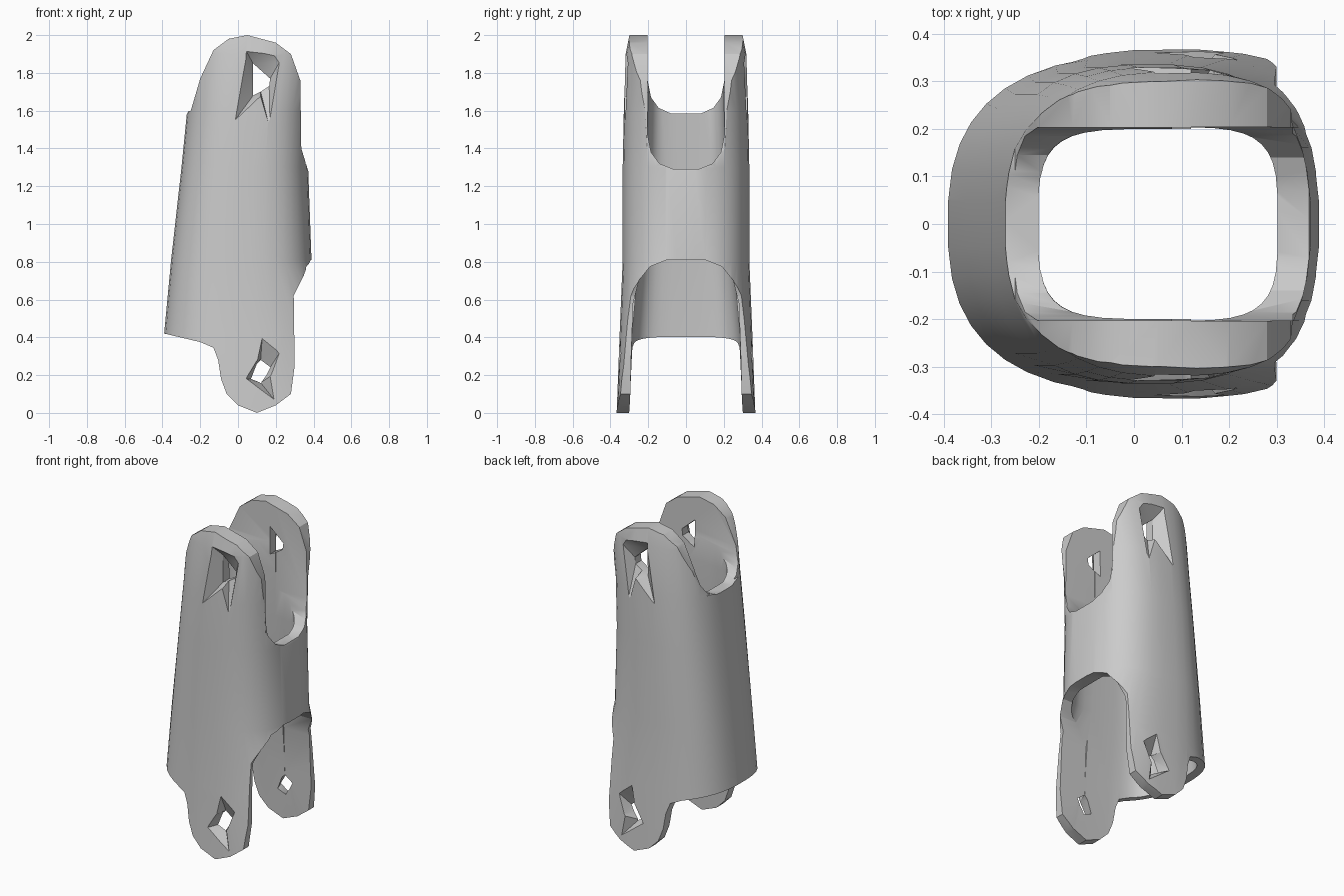
import bpy, bmesh, math

cube = bpy.data.objects.get("Cube")
if cube:
    bpy.data.objects.remove(cube)

grey = bpy.data.materials.new("plain grey")
grey.use_nodes = True
grey.diffuse_color = (0.6, 0.6, 0.6, 1)
for node in grey.node_tree.nodes:
    if node.type == 'BSDF_PRINCIPLED':
        node.inputs["Base Color"].default_value = (0.6, 0.6, 0.6, 1)
        node.inputs["Roughness"].default_value = 0.7


def loft(name, rings):
    """Closed solid through rings that share one vertex count."""
    bm = bmesh.new()
    rows = [[bm.verts.new(p) for p in ring] for ring in rings]
    n = len(rows[0])
    for a, b in zip(rows, rows[1:]):
        for i in range(n):
            j = (i + 1) % n
            bm.faces.new((a[i], a[j], b[j], b[i]))
    caps = [bm.faces.new(rows[0]), bm.faces.new(rows[-1])]
    bmesh.ops.triangulate(bm, faces=caps if n > 20 else bm.faces[:])
    bmesh.ops.recalc_face_normals(bm, faces=bm.faces[:])
    mesh = bpy.data.meshes.new(name)
    bm.to_mesh(mesh)
    bm.free()
    mesh.materials.append(grey)
    obj = bpy.data.objects.new(name, mesh)
    bpy.context.collection.objects.link(obj)
    return obj


def section(z, left, right, half, power, count=40):
    """Rounded rectangular ring at height z."""
    mid, wide = (left + right) / 2, (right - left) / 2
    ring = []
    for i in range(count):
        t = math.tau * (i + 0.5) / count
        c, s = math.cos(t), math.sin(t)
        ring.append((mid + wide * math.copysign(abs(c) ** (2 / power), c),
                     half * math.copysign(abs(s) ** (2 / power), s), z))
    return ring


def notch(name, half_profile, x0, x1):
    """Symmetric cutter running along x, from half a yz profile."""
    outline = half_profile + [(-y, z) for y, z in reversed(half_profile)]
    return loft(name, [[(x, y, z) for y, z in outline] for x in (x0, x1)])


# Tapered outer sleeve
sleeve = loft("sleeve", [section(*s, 2.6) for s in (
    (-0.05, -0.45, 0.60, 0.37), (0.42, -0.392, 0.48, 0.352),
    (0.81, -0.355, 0.39, 0.336), (1.3, -0.30, 0.372, 0.336),
    (1.6, -0.27, 0.38, 0.33), (1.9, -0.25, 0.42, 0.32), (2.05, -0.25, 0.42, 0.29))])

# Hollow bore
bore = loft("bore_cutter", [section(*s, 4) for s in (
    (-0.1, -0.35, 0.50, 0.305), (0.42, -0.315, 0.40, 0.285),
    (0.81, -0.28, 0.315, 0.25), (1.3, -0.23, 0.302, 0.21),
    (1.6, -0.20, 0.302, 0.2), (2.1, -0.22, 0.4, 0.2))])

# Side outline with rounded upper and lower lugs
outline = [(-0.6, 0.465), (-0.39, 0.42), (-0.2, 0.375), (-0.13, 0.345), (-0.105, 0.28),
           (-0.09, 0.18), (-0.06, 0.1), (0.0, 0.04), (0.1, 0.0), (0.2, 0.04),
           (0.28, 0.1), (0.3, 0.25), (0.295, 0.62), (0.39, 0.81), (0.5, 0.85),
           (0.5, 1.2), (0.372, 1.28), (0.335, 1.4), (0.33, 1.76), (0.28, 1.9),
           (0.2, 1.96), (0.05, 2.0), (-0.05, 1.98), (-0.13, 1.92), (-0.2, 1.77),
           (-0.25, 1.6), (-0.6, 1.5)]
silhouette = loft("outline_cutter", [[(x, y, z) for x, z in outline] for y in (-0.6, 0.6)])

# Openings in the two end walls
low_wall = notch("lower_notch_cutter", [(0.1, 0.81), (0.19, 0.775), (0.25, 0.7),
                 (0.28, 0.58), (0.29, 0.3), (0.3, -0.1)], 0.12, 0.7)
high_wall = notch("upper_notch_cutter", [(0.07, 1.292), (0.14, 1.32), (0.185, 1.38),
                  (0.203, 1.47), (0.204, 2.2)], 0.12, 0.7)
rear_wall = notch("rear_notch_cutter", [(0.08, 1.585), (0.145, 1.615), (0.185, 1.67),
                  (0.203, 1.76), (0.204, 2.2)], -0.7, 0.2)

# Angular recessed holes through the lugs
upper_rim = [(-0.03, 1.53), (0.03, 1.94), (0.25, 1.91), (0.17, 1.5), (0.12, 1.67)]
upper_hole = [(0.08, 1.68), (0.08, 1.85), (0.17, 1.77), (0.165, 1.73), (0.12, 1.70)]
lower_rim = [(0.04, 0.18), (0.1, 0.28), (0.13, 0.43), (0.24, 0.35), (0.18, 0.2), (0.2, 0.06)]
lower_hole = [(0.07, 0.18), (0.1, 0.26), (0.12, 0.28), (0.17, 0.24), (0.15, 0.2), (0.12, 0.16)]
holes = []
for side in (-1, 1):
    for label, rim, hole, depth in (("upper", upper_rim, upper_hole, 0.34),
                                    ("lower", lower_rim, lower_hole, 0.37)):
        layers = ((rim, depth), (hole, depth - 0.08), (hole, 0.1))
        holes.append(loft(label + "_hole_cutter",
                          [[(x, side * y, z) for x, z in pts] for pts, y in layers]))

# Carve the sleeve
cutters = [bore, silhouette, low_wall, high_wall, rear_wall] + holes
for cutter in cutters:
    cutter.hide_render = True
    mod = sleeve.modifiers.new(cutter.name, 'BOOLEAN')
    mod.operation = 'INTERSECT' if cutter is silhouette else 'DIFFERENCE'
    mod.solver = 'EXACT'
    mod.object = cutter
bpy.context.view_layer.update()
carved = bpy.data.meshes.new_from_object(
    sleeve.evaluated_get(bpy.context.evaluated_depsgraph_get()))
sleeve.modifiers.clear()
sleeve.data = carved
for cutter in cutters:
    bpy.data.objects.remove(cutter)

# Smooth walls, crisp rims
for obj in bpy.context.selected_objects:
    obj.select_set(False)
sleeve.select_set(True)
bpy.context.view_layer.objects.active = sleeve
bpy.ops.object.shade_smooth_by_angle(angle=math.radians(30))
